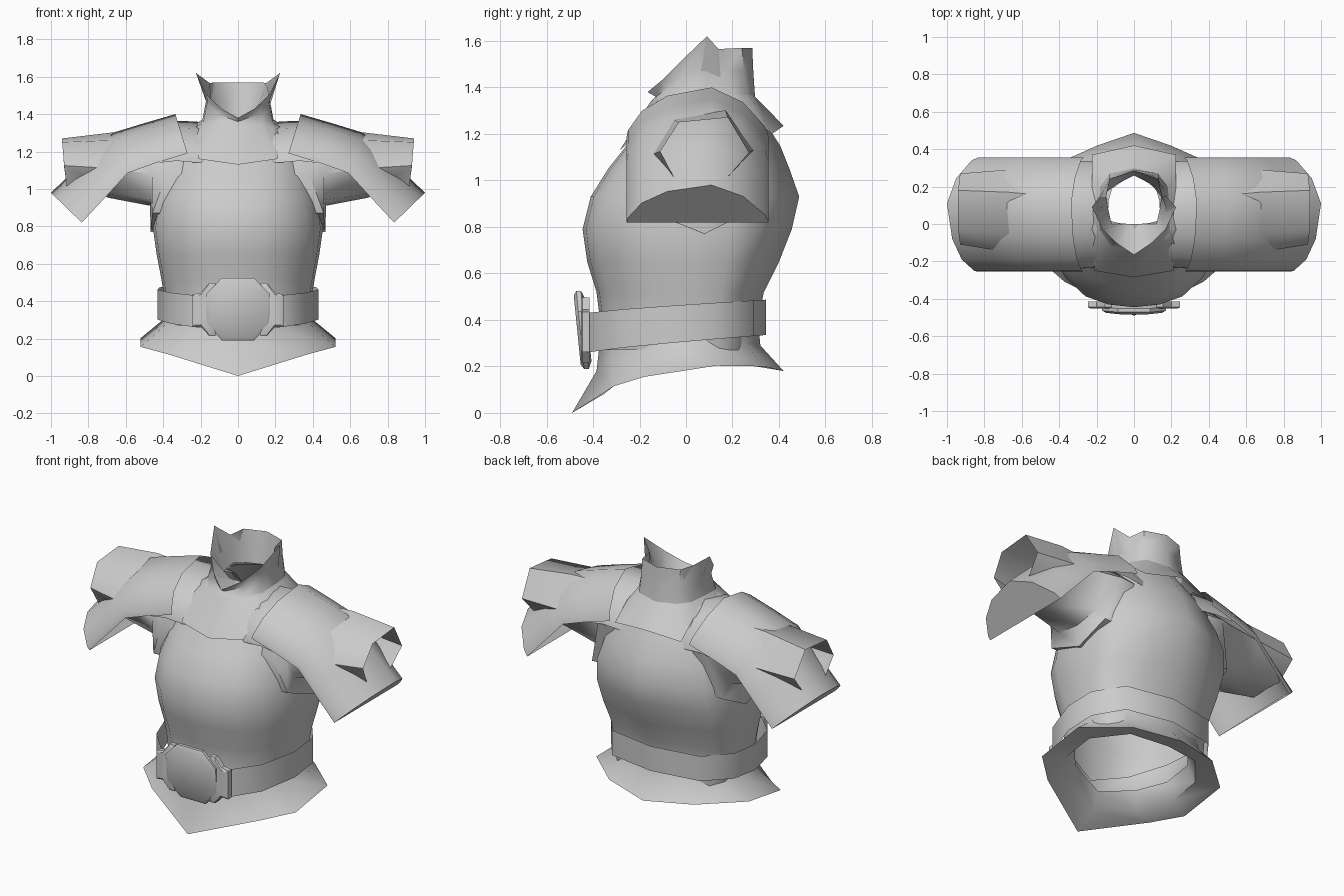
import bpy, bmesh, math

steel = bpy.data.materials.new("grey steel")
steel.diffuse_color = (0.60, 0.60, 0.60, 1)


def loft(name, rings, closed=True, cap=False, angle=50):
    """Skin a list of equally long point rings."""
    bm = bmesh.new()
    rows = [[bm.verts.new(p) for p in r] for r in rings]
    n = len(rows[0])
    for a, b in zip(rows, rows[1:]):
        for i in range(n if closed else n - 1):
            j = (i + 1) % n
            bm.faces.new((a[i], a[j], b[j], b[i]))
    if cap:
        bm.faces.new(rows[-1])
    bmesh.ops.recalc_face_normals(bm, faces=bm.faces)
    me = bpy.data.meshes.new(name)
    bm.to_mesh(me)
    bm.free()
    me.materials.append(steel)
    ob = bpy.data.objects.new(name, me)
    bpy.context.collection.objects.link(ob)
    bpy.ops.object.select_all(action='DESELECT')
    ob.select_set(True)
    bpy.context.view_layer.objects.active = ob
    bpy.ops.object.shade_smooth_by_angle(angle=math.radians(angle))
    return ob


def full(half):
    """Close a half ring that runs from front centre to back centre."""
    return half + [(-x, y, z) for x, y, z in half[-2:0:-1]]


# Torso cross-section, front centre to back centre
SECTION = [(0, -1), (.3, -.97), (.57, -.88), (.81, -.67), (.97, -.40), (1, 0),
           (.97, .38), (.84, .68), (.45, .85), (0, 1)]


def body_ring(z, hw, yf, yb, cy=0.04):
    return full([(hw * x, cy + y * (yb - cy if y > 0 else cy - yf), z) for x, y in SECTION])


# Torso shell: height, half width, front, back
torso = [(0.27, 0.375, -0.385, 0.31), (0.40, 0.39, -0.37, 0.31),
         (0.52, 0.41, -0.385, 0.335), (0.65, 0.435, -0.425, 0.40),
         (0.79, 0.455, -0.445, 0.455), (0.93, 0.435, -0.41, 0.487),
         (1.05, 0.40, -0.335, 0.445), (1.15, 0.37, -0.255, 0.405),
         (1.25, 0.32, -0.19, 0.34), (1.33, 0.235, -0.135, 0.29),
         (1.36, 0.18, -0.115, 0.28), (1.375, 0.14, 0, 0.26)]
loft("torso", [body_ring(*r) for r in torso])

# Flared skirt with a folded inner lip
skirt_top = [(0, -.385, .18), (.22, -.32, .25), (.36, -.13, .30), (.39, .07, .31),
             (.26, .25, .30), (0, .32, .29)]
waist = [(x * .97, y * .97, z + .10) for x, y, z in skirt_top]
skirt_rim = [(0, -.49, 0), (.37, -.31, .115), (.52, -.18, .155), (.52, .13, .203),
             (.29, .335, .20), (0, .42, .18)]
skirt_lip = [(0, -.355, .08), (.25, -.28, .14), (.385, -.13, .18), (.385, .07, .21),
             (.235, .25, .215), (0, .30, .20)]
skirt_in = [(x * .88, y * .88, z + .10) for x, y, z in skirt_lip]
loft("skirt", [full(r) for r in (waist, skirt_top, skirt_rim, skirt_lip, skirt_in)])

# Belt rising towards the back
belt_path = [(0, -.425), (.22, -.425), (.36, -.28), (.43, -.06), (.42, .13), (.30, .29), (0, .345)]


def belt_row(z0, z1):
    return full([(x, y, z0 + (z1 - z0) * ((y + .425) / .77) ** .8) for x, y in belt_path])


loft("belt", [belt_row(.26, .335), belt_row(.43, .487)])

# Octagonal buckle, leaning forward at the top
OCT = [(.085, .168), (.17, .08), (.17, -.08), (.085, -.168),
       (-.085, -.168), (-.17, -.08), (-.17, .08), (-.085, .168)]


def buckle_ring(k, y):
    return [(x * k, y - z * k * .1, .357 + z * k) for x, z in OCT]


loft("buckle", [buckle_ring(.8, -.42), buckle_ring(1, -.435), buckle_ring(1, -.455),
                buckle_ring(.88, -.468)], cap=True, angle=35)

# Shoulder arch: (y, height share)
ARCH = [(-.255, 0), (-.25, .12), (-.19, .52), (-.08, .83), (.11, 1), (.245, .7), (.34, .2), (.355, 0)]


def arch_ring(s, low, top, k=1.0):
    (x0, z0), (x1, z1) = low, top
    return [(s * (x0 + (x1 - x0) * w), .05 + (y - .05) * k, z0 + (z1 - z0) * w) for y, w in ARCH]


for s, side in ((1, "left"), (-1, "right")):
    # Buckle clip
    clip = [(.12, .215), (.155, .215), (.20, .265), (.245, .262), (.245, .435),
            (.20, .445), (.155, .497), (.12, .497)]
    loft("buckle_clip_" + side,
         [[(s * x, -.415, z) for x, z in clip], [(s * x, -.445, z) for x, z in clip],
          [(s * (.185 + (x - .185) * .8), -.452, .355 + (z - .355) * .9) for x, z in clip]],
         cap=True, angle=35)

    # Sleeve: tucked edge, root flange, upper arm, open cuff
    root = [(.38, -.21, 1.08), (.36, -.10, 1.27), (.36, .15, 1.30), (.37, .33, 1.14),
            (.445, .28, .87), (.468, .08, .77), (.458, -.17, .87)]
    tuck = [(x * .72, y * .97, z) for x, y, z in root]
    pit = [(.46, -.18, 1.08), (.46, -.08, 1.26), (.46, .15, 1.30), (.46, .31, 1.14),
           (.46, .22, .95), (.47, .07, .91), (.46, -.10, .94)]
    mid = [(.68, -.15, 1.11), (.68, -.05, 1.26), (.67, .17, 1.302), (.68, .29, 1.13),
           (.68, .20, .99), (.68, .07, .95), (.68, -.07, .97)]
    cuff = [(.93, -.11, 1.125), (.94, -.03, 1.25), (.94, .18, 1.27), (.93, .27, 1.12),
            (.915, .175, 1.01), (.91, .06, 1.01), (.915, -.05, 1.01)]
    loft("sleeve_" + side,
         [[(s * x, y, z) for x, y, z in r] for r in (tuck, root, pit, mid, cuff)])

    # Curved shoulder plate with a closed outer end
    loft("shoulder_plate_" + side,
         [arch_ring(s, (.27, 1.19), (.335, 1.40)),
          arch_ring(s, (.45, 1.135), (.50, 1.352)),
          arch_ring(s, (.59, 1.085), (.67, 1.30)),
          arch_ring(s, (.70, .965), (.82, 1.15)),
          arch_ring(s, (.835, .82), (1.0, .98))], closed=False, cap=True)

    # Strap between the yoke and the shoulder plate
    loft("shoulder_strap_" + side,
         [arch_ring(s, (.17, 1.14), (.17, 1.35), .90),
          arch_ring(s, (.215, 1.14), (.22, 1.36), .93),
          arch_ring(s, (.33, 1.15), (.34, 1.365), .95),
          arch_ring(s, (.42, 1.14), (.44, 1.36), .98)], closed=False)

# Yoke with neck and winged collar, then the inner neck wall
yoke_edge = [(0, -.285, 1.13), (.21, -.25, 1.16), (.225, -.13, 1.28), (.225, .08, 1.35),
             (.225, .25, 1.295), (.225, .37, 1.20), (0, .42, 1.235)]
neck_base = [(0, -.155, 1.335), (.12, -.12, 1.35), (.185, -.03, 1.36), (.19, .09, 1.37),
             (.18, .2, 1.37), (.13, .27, 1.37), (0, .297, 1.36)]
neck_mid = [(0, -.13, 1.36), (.10, -.085, 1.395), (.165, -.01, 1.46), (.17, .09, 1.475),
            (.16, .18, 1.475), (.13, .25, 1.475), (0, .29, 1.46)]
collar_rim = [(0, -.165, 1.38), (.09, -.105, 1.43), (.168, -.03, 1.505), (.225, .09, 1.62),
              (.15, .14, 1.565), (.13, .24, 1.57), (0, .285, 1.57)]
neck_in = [(0, 0, 1.37), (.06, 0, 1.38), (.12, 0, 1.38), (.14, .09, 1.38),
           (.15, .17, 1.38), (.09, .215, 1.38), (0, .26, 1.375)]
yoke_rings = [full(r) for r in (yoke_edge, neck_base, neck_mid, collar_rim, neck_in)]
loft("yoke", yoke_rings[:2])
loft("collar", yoke_rings[1:])
